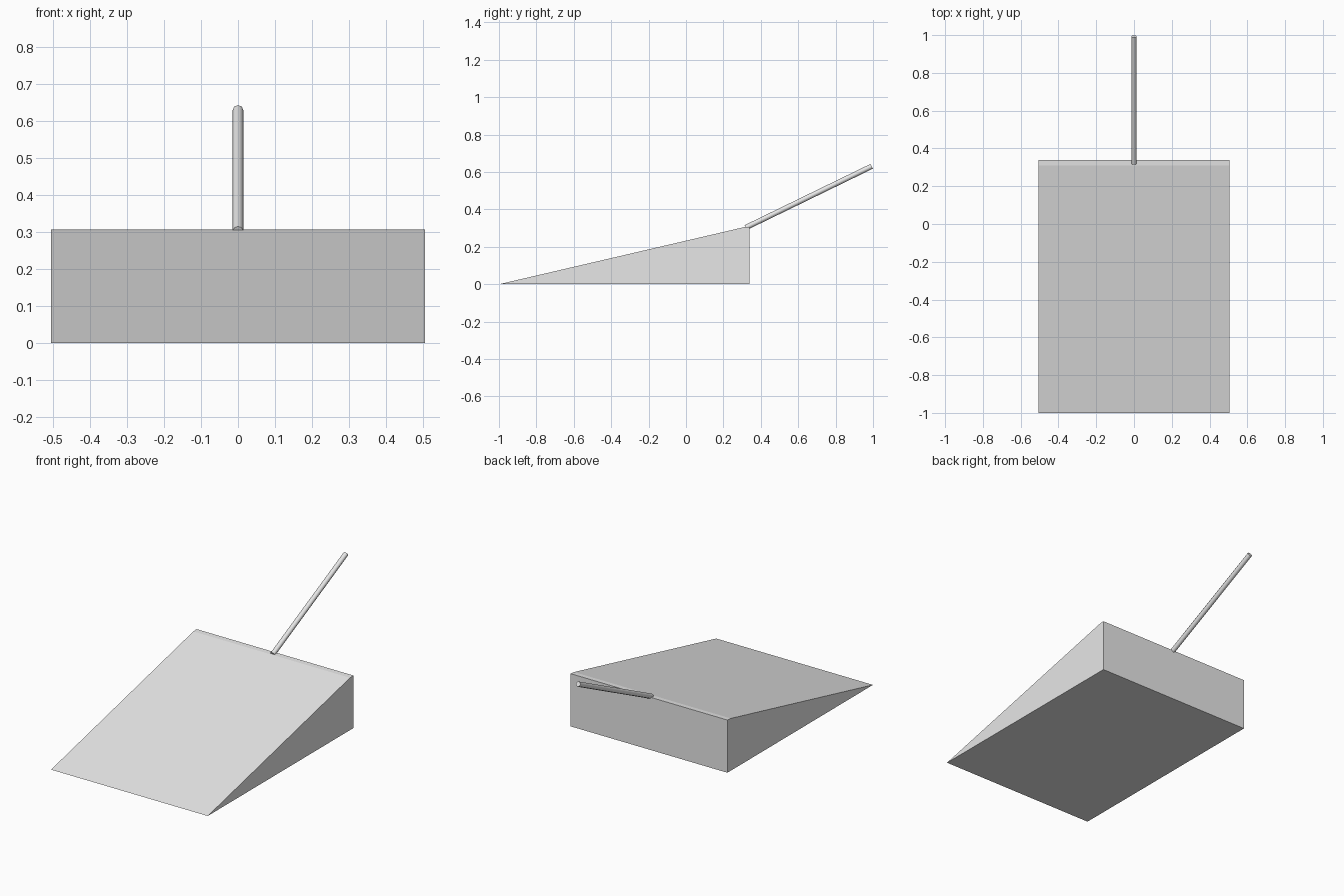
import bpy
import bmesh
import math
from mathutils import Vector

cube = bpy.data.objects.get("Cube")
if cube:
    bpy.data.objects.remove(cube, do_unlink=True)


def make_material(name, color):
    mat = bpy.data.materials.new(name)
    mat.use_nodes = True
    mat.diffuse_color = color
    mat.node_tree.nodes["Principled BSDF"].inputs["Base Color"].default_value = color
    return mat


def add_object(name, bm, mat):
    bmesh.ops.recalc_face_normals(bm, faces=bm.faces)
    mesh = bpy.data.meshes.new(name)
    bm.to_mesh(mesh)
    bm.free()
    mesh.materials.append(mat)
    obj = bpy.data.objects.new(name, mesh)
    bpy.context.collection.objects.link(obj)
    return obj


grey = make_material("light grey", (0.8, 0.8, 0.8, 1.0))

# Wedge: side profile (y, z) with a narrow flat lip at the back, swept across x
half_width = 0.505
profile = [(-1.0, 0.0), (0.34, 0.0), (0.34, 0.307), (0.31, 0.305)]
bm = bmesh.new()
side = bm.faces.new([bm.verts.new((-half_width, y, z)) for y, z in profile])
swept = bmesh.ops.extrude_face_region(bm, geom=[side])["geom"]
bmesh.ops.translate(bm, vec=(2 * half_width, 0, 0),
                    verts=[v for v in swept if isinstance(v, bmesh.types.BMVert)])
add_object("wedge_body", bm, grey)

# Handle: slim eight-sided rod rising from the back lip
start = Vector((0, 0.32, 0.303))
end = Vector((0, 0.993, 0.6305))
axis = end - start
bm = bmesh.new()
bmesh.ops.create_cone(bm, cap_ends=True, segments=8, radius1=0.0142,
                      radius2=0.0142, depth=axis.length)
bmesh.ops.rotate(bm, verts=bm.verts, cent=(0, 0, 0),
                 matrix=Vector((0, 0, 1)).rotation_difference(axis).to_matrix())
bmesh.ops.translate(bm, verts=bm.verts, vec=(start + end) / 2)
handle = add_object("handle_rod", bm, grey)

# Shade the rod smoothly while keeping its end cap crisp
bpy.ops.object.select_all(action="DESELECT")
handle.select_set(True)
bpy.context.view_layer.objects.active = handle
bpy.ops.object.shade_smooth_by_angle(angle=math.radians(50))
